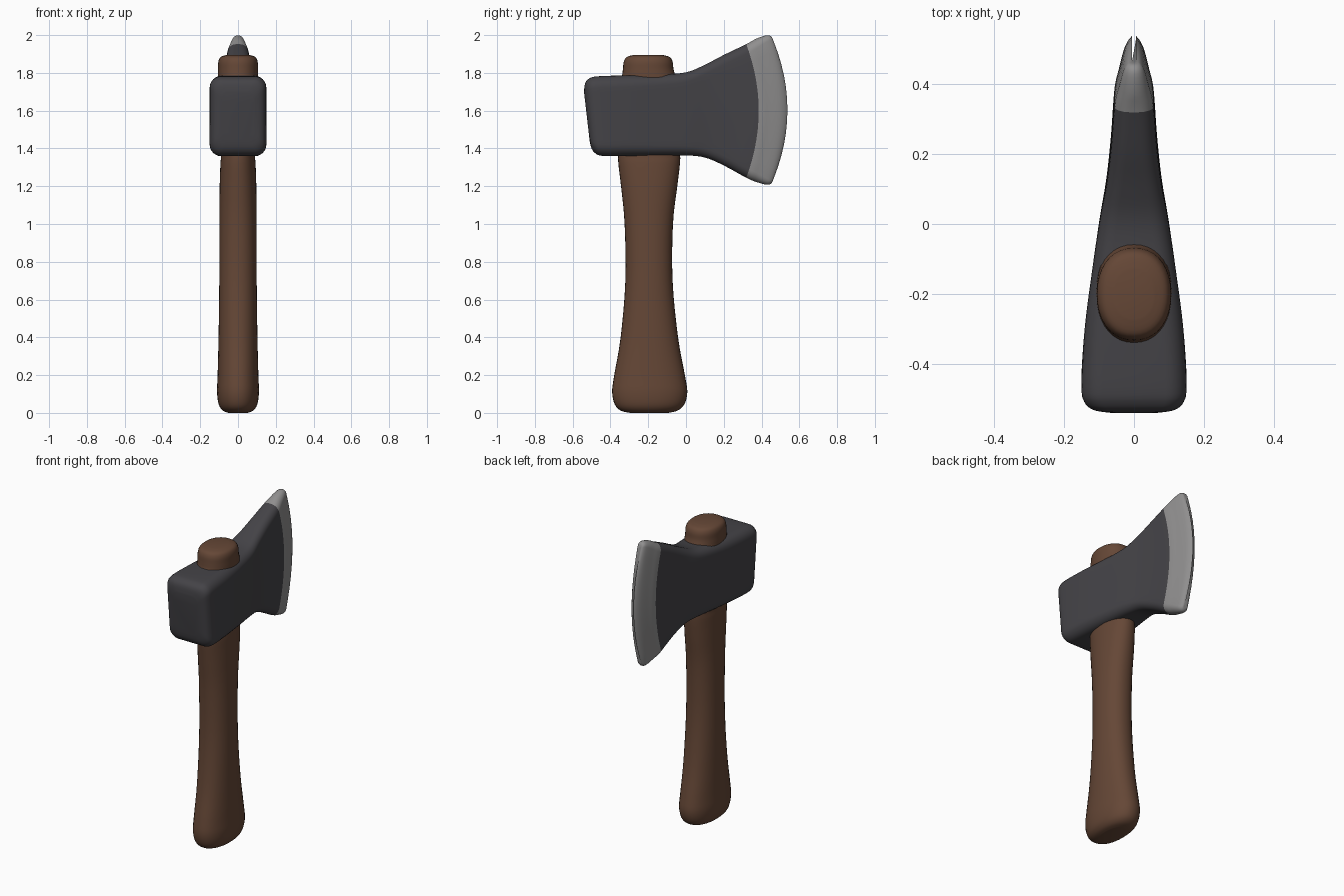
import bpy, math

if "Cube" in bpy.data.objects:
    bpy.data.objects.remove(bpy.data.objects["Cube"])

def material(name, rgb):
    m = bpy.data.materials.new(name)
    m.diffuse_color = (*rgb, 1)
    m.use_nodes = True
    m.node_tree.nodes["Principled BSDF"].inputs["Base Color"].default_value = m.diffuse_color
    return m

wood = material("brown wood", (0.13, 0.063, 0.037))
iron = material("dark iron", (0.058, 0.056, 0.063))
steel = material("pale steel", (0.28, 0.275, 0.275))

def smooth_stations(st, steps=4):
    """Catmull-Rom interpolation between the listed stations."""
    out = []
    for i in range(len(st) - 1):
        a, b, c, d = (st[max(0, min(len(st) - 1, i + k))] for k in (-1, 0, 1, 2))
        for s in range(steps):
            t = s / steps
            out.append([0.5 * (2*q + (r - p)*t + (2*p - 5*q + 4*r - u)*t*t + (3*q - p - 3*r + u)*t**3)
                        for p, q, r, u in zip(a, b, c, d)])
    return out + [list(st[-1])]

def loft(name, rings, mats, rule=lambda i: 0):
    """Skin a list of equal-length rings and close both ends."""
    n = len(rings[0])
    verts = [v for r in rings for v in r]
    faces, idx = [], []
    for i in range(len(rings) - 1):
        for j in range(n):
            k = (j + 1) % n
            faces.append((i*n + j, i*n + k, (i+1)*n + k, (i+1)*n + j))
            idx.append(rule(i))
    faces += [tuple(reversed(range(n))), tuple(range(len(verts) - n, len(verts)))]
    idx += [rule(0), rule(len(rings) - 2)]
    me = bpy.data.meshes.new(name)
    me.from_pydata(verts, [], faces)
    for m in mats:
        me.materials.append(m)
    for p, k in zip(me.polygons, idx):
        p.material_index = k
    ob = bpy.data.objects.new(name, me)
    bpy.context.collection.objects.link(ob)
    bpy.ops.object.select_all(action='DESELECT')
    bpy.context.view_layer.objects.active = ob
    ob.select_set(True)
    bpy.ops.object.mode_set(mode='EDIT')
    bpy.ops.mesh.select_all(action='SELECT')
    bpy.ops.mesh.normals_make_consistent(inside=False)
    bpy.ops.object.mode_set(mode='OBJECT')
    bpy.ops.object.shade_smooth_by_angle(angle=math.radians(50))
    return ob

# Handle: z, y centre, half depth, half width
handle_st = [
    (0.00, -0.195, 0.10, 0.050), (0.012, -0.195, 0.150, 0.080), (0.045, -0.193, 0.184, 0.102),
    (0.11, -0.192, 0.199, 0.111), (0.20, -0.193, 0.187, 0.108), (0.40, -0.194, 0.152, 0.103),
    (0.70, -0.196, 0.125, 0.099), (1.00, -0.197, 0.128, 0.098), (1.20, -0.195, 0.149, 0.097),
    (1.32, -0.195, 0.163, 0.093), (1.40, -0.195, 0.164, 0.090), (1.74, -0.195, 0.160, 0.105),
    (1.785, -0.197, 0.142, 0.107), (1.82, -0.200, 0.134, 0.106), (1.86, -0.200, 0.129, 0.104),
    (1.885, -0.200, 0.112, 0.090), (1.896, -0.200, 0.070, 0.055)]

def oval(z, yc, hy, hx, n=36, e=2 / 2.2):
    pts = []
    for k in range(n):
        c, s = math.cos(2*math.pi*k/n), math.sin(2*math.pi*k/n)
        pts.append((math.copysign(abs(c)**e, c) * hx, yc + math.copysign(abs(s)**e, s) * hy, z))
    return pts

loft("handle", [oval(*s) for s in smooth_stations(handle_st)], [wood])

# Head: y at mid height, backward curve at ends, slant, low z, high z, half width, corner radius
head_st = [
    (-0.525, 0, 0.015, 1.44, 1.70, 0.085, 0.04), (-0.517, 0, 0.017, 1.40, 1.745, 0.120, 0.05),
    (-0.495, 0, 0.018, 1.372, 1.770, 0.142, 0.055), (-0.45, 0, 0.015, 1.36, 1.782, 0.150, 0.06),
    (-0.30, 0, 0, 1.36, 1.787, 0.141, 0.06), (-0.15, 0, 0, 1.362, 1.79, 0.122, 0.055),
    (0.01, 0.01, 0, 1.363, 1.803, 0.099, 0.05), (0.13, 0.03, 0, 1.352, 1.843, 0.079, 0.045),
    (0.25, 0.05, 0, 1.31, 1.895, 0.066, 0.045), (0.385, 0.066, 0, 1.245, 1.952, 0.056, 0.045),
    (0.44, 0.066, 0, 1.222, 1.982, 0.044, 0.044), (0.495, 0.067, 0, 1.208, 1.999, 0.030, 0.03),
    (0.522, 0.070, 0, 1.215, 1.992, 0.018, 0.018), (0.537, 0.075, 0, 1.235, 1.972, 0.006, 0.006)]
EDGE = 9  # station where the bright cutting edge begins

def blade_ring(y, curve, slant, lo, hi, hw, r):
    zc, hh = (lo + hi) / 2, (hi - lo) / 2
    r = min(r, hw * 0.98)
    half = []                                   # right side, bottom to top
    for k in range(7):
        a = -math.pi/2 + k * math.pi/12
        half.append((hw - r + r*math.cos(a), -hh + r + r*math.sin(a)))
    half += [(hw, (-1 + 2*k/12) * (hh - r)) for k in range(1, 12)]
    for k in range(7):
        a = k * math.pi/12
        half.append((hw - r + r*math.cos(a), hh - r + r*math.sin(a)))
    loop = half + [(-x, z) for x, z in reversed(half)]
    return [(x, y - curve*(z/hh)**2 - slant*z/hh, zc + z) for x, z in loop]

loft("axe_head", [blade_ring(*s) for s in smooth_stations(head_st)], [iron, steel],
     lambda i: 1 if i >= EDGE * 4 else 0)
